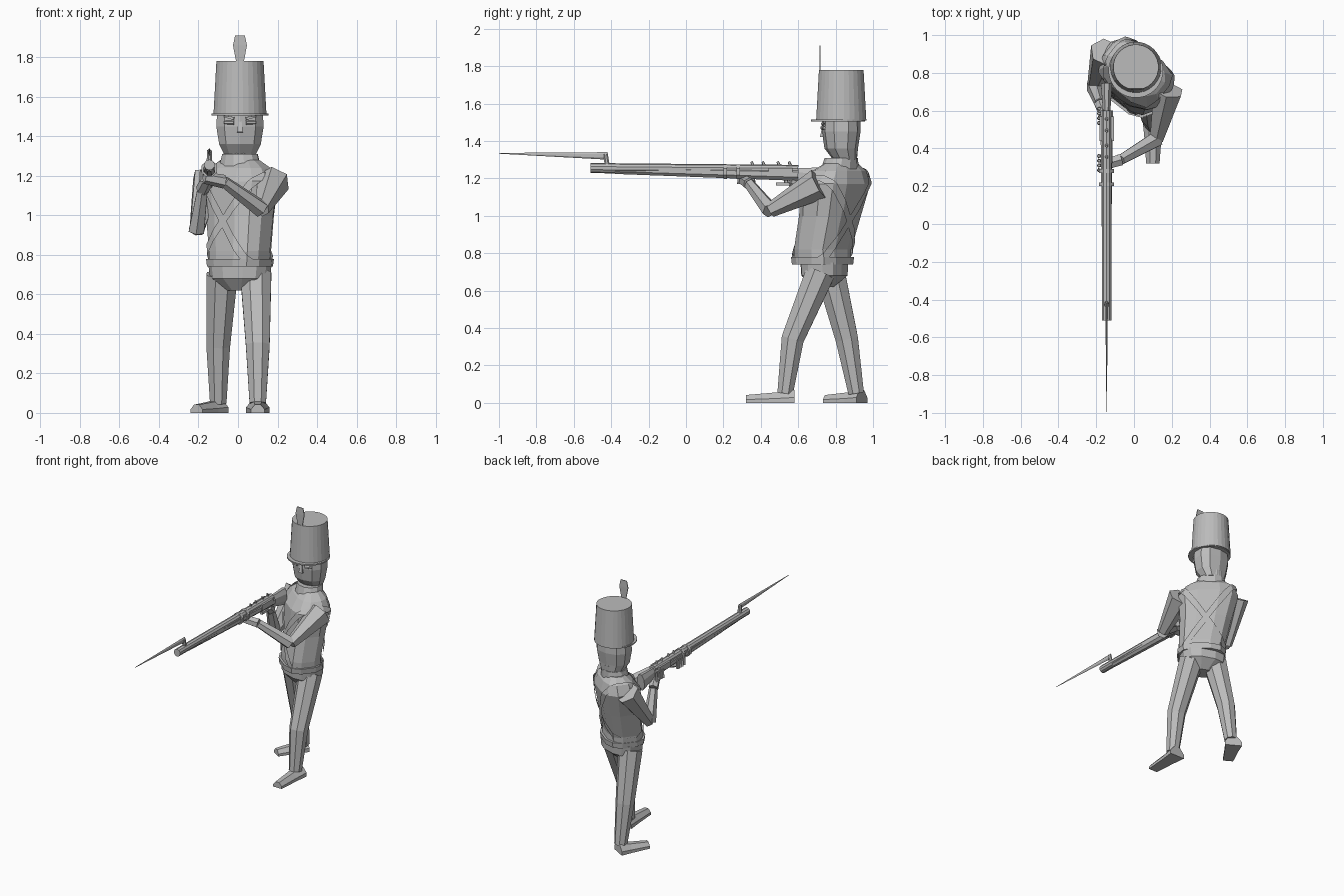
import bpy, bmesh
from math import sin, cos, pi, radians
from mathutils import Vector, Matrix

if "Cube" in bpy.data.objects:
    bpy.data.objects.remove(bpy.data.objects["Cube"])

grey = bpy.data.materials.new("plain grey")
grey.use_nodes = True
colour = (.5, .5, .5, 1)
grey.diffuse_color = colour
grey.node_tree.nodes["Principled BSDF"].inputs["Base Color"].default_value = colour

UP = Vector((0, 0, 1))
FRONT = Vector((0, -1, 0))
CENTRE_X = .01
GUN_X = -.145
BODY_TURN = -38


def finish(name, bm):
    bmesh.ops.recalc_face_normals(bm, faces=bm.faces[:])
    mesh = bpy.data.meshes.new(name)
    bm.to_mesh(mesh)
    bm.free()
    mesh.materials.append(grey)
    obj = bpy.data.objects.new(name, mesh)
    bpy.context.collection.objects.link(obj)
    return obj


def skin(name, rings):
    """Join rings of points into a closed solid."""
    bm = bmesh.new()
    rows = [[bm.verts.new(point) for point in ring] for ring in rings]
    for low, high in zip(rows, rows[1:]):
        for i in range(len(low)):
            bm.faces.new((low[i - 1], low[i], high[i], high[i - 1]))
    bm.faces.new(rows[0])
    bm.faces.new(rows[-1])
    return finish(name, bm)


def outline(sides, power=1):
    """Unit ring of points; a power below one makes it boxier."""
    def shape(value):
        return abs(value) ** power * (1 if value > 0 else -1)
    angles = [2 * pi * (i + .5) / sides for i in range(sides)]
    return [(shape(cos(angle)), shape(sin(angle))) for angle in angles]


def stack(name, sections, sides=12, flat=(1, 1), power=1, turn=0):
    """Level sections of y, z and half width; flat is the depth ratio, bottom to top."""
    spin = Matrix.Rotation(radians(turn), 3, "Z")
    rings = []
    for step, (y, z, width) in enumerate(sections):
        depth = width * (flat[0] + (flat[1] - flat[0]) * step / (len(sections) - 1))
        middle = Vector((CENTRE_X, y, z))
        rings.append([middle + spin @ Vector((u * width, v * depth, 0))
                      for u, v in outline(sides, power)])
    return skin(name, rings)


def limb(name, joints, thick, thin, sides=6, wide=1):
    """Tapered tube through joints, from a thick start to a thin end."""
    points = [Vector(joint) for joint in joints]
    last = len(points) - 1
    whole = (points[last] - points[0]).normalized()
    up = FRONT if abs(whole.z) > .7 else UP
    rings = []
    for step, point in enumerate(points):
        along = points[min(step + 1, last)] - points[max(step - 1, 0)]
        across = along.cross(up).normalized()
        above = across.cross(along).normalized()
        radius = thick + (thin - thick) * step / last
        rings.append([point + (across * u * wide + above * v) * radius
                      for u, v in outline(sides)])
    return skin(name, rings)


# Coat, turned so that the left shoulder leads
coat = stack("coat", [(.73, .75, .155), (.73, .82, .16), (.77, 1, .18), (.8, 1.17, .21),
                      (.82, 1.24, .17), (.83, 1.28, .11)],
             flat=(.85, .55), power=.75, turn=BODY_TURN)
stack("collar", [(.82, 1.23, .12), (.83, 1.31, .095)], flat=(.8, .9), turn=BODY_TURN)
stack("neck", [(.84, 1.25, .07), (.85, 1.35, .07)])
stack("waist_belt", [(.73, .74, .165), (.73, .78, .17)], flat=(.85, .85), power=.75, turn=BODY_TURN)
stack("hips", [(.73, .62, .07), (.74, .68, .15), (.74, .75, .16)],
      flat=(.8, .75), power=.8, turn=BODY_TURN / 2)

# Crossed belts sliced from a slightly swollen coat
spin = Matrix.Rotation(radians(BODY_TURN), 3, "Z")
for side, lean in (("left", 1), ("right", -1)):
    bm = bmesh.new()
    bm.from_mesh(coat.data)
    bm.normal_update()
    for vert, normal in [(vert, vert.normal.copy()) for vert in bm.verts]:
        vert.co += normal * .01
    across = spin @ Vector((.8 * lean, 0, -.6))
    for edge in (across, -across):
        bmesh.ops.bisect_plane(bm, geom=bm.verts[:] + bm.edges[:] + bm.faces[:],
                               plane_co=Vector((CENTRE_X, .77, .97)) + edge * .02,
                               plane_no=edge, clear_outer=True)
    finish(side + "_cross_belt", bm)

# Head and face
stack("head", [(.85, 1.3, .08), (.83, 1.36, .11), (.83, 1.45, .125), (.83, 1.53, .12)],
      sides=10, flat=(.8, .84), power=.85)
limb("nose", [(CENTRE_X, .74, 1.5), (CENTRE_X, .73, 1.42)], .008, .02, sides=4)
for side, sign in (("left", 1), ("right", -1)):
    inner, outer = CENTRE_X + .03 * sign, CENTRE_X + .08 * sign
    limb(side + "_eye", [(inner, .73, 1.47), (outer, .74, 1.47)], .012, .008)
    limb(side + "_brow", [(inner, .73, 1.49), (outer, .74, 1.5)], .01, .006, sides=4)

# Tall hat with brim and plume
stack("hat", [(.83, 1.51, .135), (.83, 1.78, .12)], sides=28)
stack("hat_brim", [(.813, 1.505, .145), (.813, 1.515, .145)], sides=28)
stack("plume", [(.716, 1.75, .02), (.716, 1.86, .05), (.716, 1.91, .035)], sides=4, flat=(.1, .1))

# Legs: the left strides forward, the right trails behind
limb("left_leg", [(.09, .72, .7), (.1, .57, .34), (.1, .53, .05)], .085, .045, sides=8)
limb("right_leg", [(-.08, .77, .7), (-.1, .86, .34), (-.1, .91, .05)], .085, .045, sides=8)
shoes = [limb("left_shoe", [(.1, .58, 0), (.1, .48, 0), (.1, .32, 0)], .075, .045, sides=8, wide=.85),
         limb("right_shoe", [(-.1, .94, 0), (-.14, .87, 0), (-.21, .75, 0)], .075, .045, sides=8, wide=.85)]
for shoe in shoes:
    # Flat soles
    for vert in shoe.data.vertices:
        vert.co.z = max(vert.co.z, 0)

# Arms: the left supports the barrel, the right holds the trigger
arms = {
    "left": [(.18, .71, 1.17), (.12, .45, 1.03), (-.07, .34, 1.17), (-.17, .31, 1.19)],
    "right": [(-.15, .91, 1.19), (-.21, .73, .92), (-.18, .64, 1.13), (-.15, .56, 1.19)],
}
for side, (shoulder, elbow, wrist, tips) in arms.items():
    limb(side + "_upper_arm", [shoulder, elbow], .085, .04)
    limb(side + "_forearm", [elbow, wrist], .045, .03)
    limb(side + "_hand", [wrist, tips], .035, .03)
    # Fingers wrap up around the gun
    for i in range(4):
        y = tips[1] + .025 * (i - 1)
        limb(side + "_finger", [(GUN_X - .04, y, 1.17), (GUN_X - .04, y, 1.23)], .012, .008, sides=5)

# Musket


def along_gun(name, start, end, thick, thin, sides=8, wide=1):
    """A gun part between two y, z points."""
    return limb(name, [(GUN_X, *start), (GUN_X, *end)], thick, thin, sides, wide)


along_gun("barrel", (.6, 1.245), (-.51, 1.255), .027, .027, sides=10)
along_gun("fore_stock", (.6, 1.22), (-.38, 1.245), .036, .023)
along_gun("butt", (.74, 1.2), (.55, 1.22), .065, .035, wide=.5)
for y in (.2, .27):
    along_gun("barrel_band", (y, 1.235), (y + .02, 1.235), .043, .043)
for y in (.37, .43, .51, .57):
    along_gun("lock_fitting", (y, 1.24), (y - .02, 1.29), .012, .007, sides=5)
along_gun("trigger_guard", (.57, 1.17), (.48, 1.17), .012, .012, sides=4)
along_gun("lock_plate", (.57, 1.235), (.44, 1.235), .03, .03, sides=4, wide=1.8)

# Bayonet: a short post carrying a long tapering blade
along_gun("bayonet_post", (-.42, 1.26), (-.43, 1.33), .015, .013)
along_gun("bayonet_blade", (-.42, 1.32), (-1, 1.334), .02, .002, sides=6, wide=.4)
